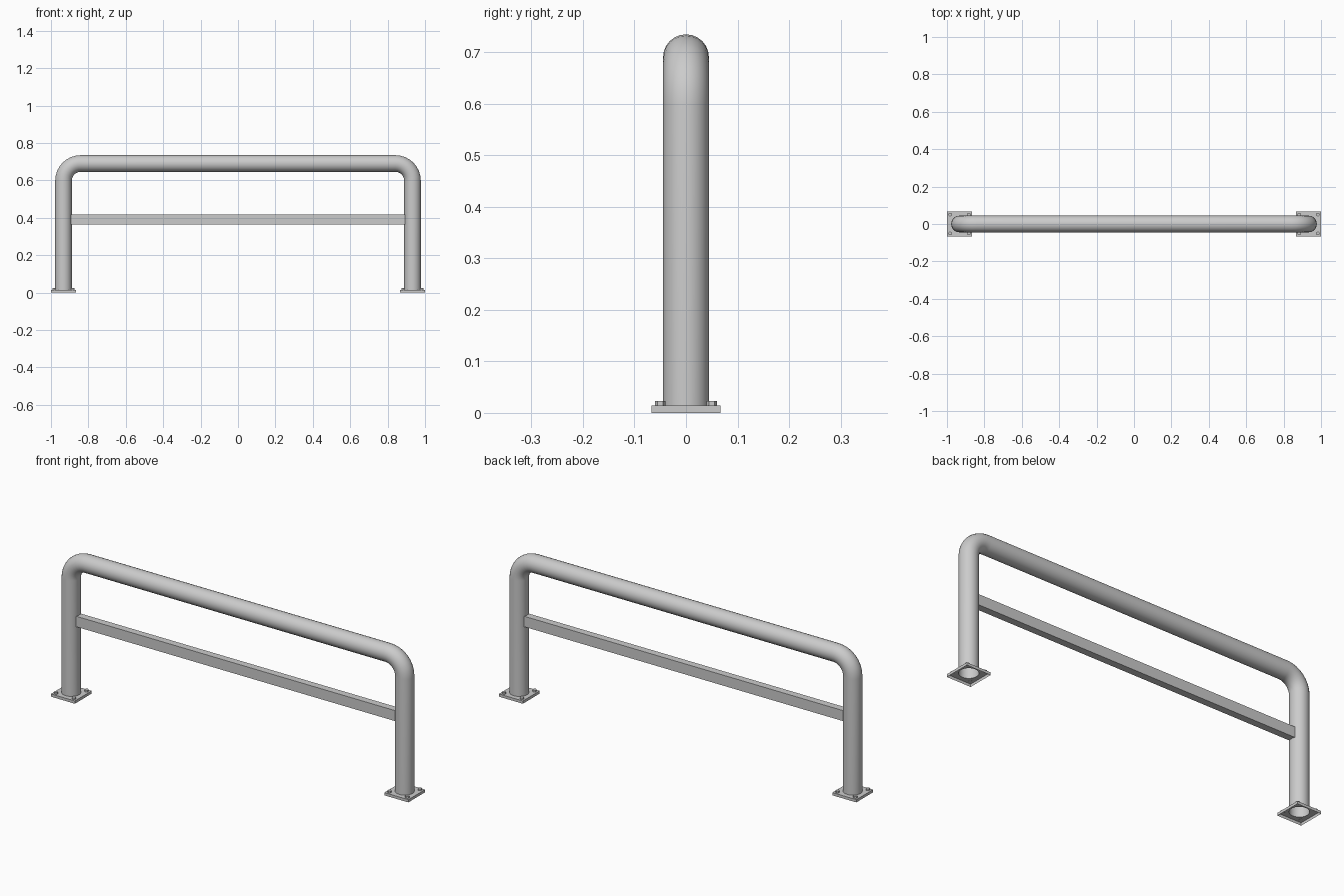
import bpy, bmesh
from math import sin, cos, pi
from mathutils import Vector

cube = bpy.data.objects.get("Cube")
if cube:
    bpy.data.objects.remove(cube, do_unlink=True)

SIDES = 24
TUBE_R = 0.0445
POST_X = 0.933
TOP_Z = 0.69
BEND_R = 0.092
PLATE_HALF = 0.067
PLATE_H = 0.014

steel = bpy.data.materials.new("light grey steel")
steel.use_nodes = True
GREY = (0.6, 0.6, 0.6, 1)
steel.diffuse_color = GREY
steel.node_tree.nodes["Principled BSDF"].inputs["Base Color"].default_value = GREY


def make_object(name, bm, smooth=False):
    bmesh.ops.recalc_face_normals(bm, faces=bm.faces)
    mesh = bpy.data.meshes.new(name)
    bm.to_mesh(mesh)
    bm.free()
    mesh.materials.append(steel)
    obj = bpy.data.objects.new(name, mesh)
    bpy.context.collection.objects.link(obj)
    if smooth:
        bpy.ops.object.select_all(action='DESELECT')
        obj.select_set(True)
        bpy.context.view_layer.objects.active = obj
        bpy.ops.object.shade_smooth_by_angle(angle=pi / 5)
    return obj


def bridge(bm, a, b):
    for i in range(len(a)):
        j = (i + 1) % len(a)
        bm.faces.new((a[i], a[j], b[j], b[i]))


# Bent hoop tube: stations of (position, outward direction in the hoop's plane)
def hoop():
    stations = [(Vector((-POST_X, 0, PLATE_H)), Vector((-1, 0, 0)))]
    steps = 8
    for side, start in ((-1, pi), (1, pi / 2)):
        centre = Vector((side * (POST_X - BEND_R), 0, TOP_Z - BEND_R))
        for k in range(steps + 1):
            a = start - k / steps * pi / 2
            out = Vector((cos(a), 0, sin(a)))
            stations.append((centre + BEND_R * out, out))
    stations.append((Vector((POST_X, 0, PLATE_H)), Vector((1, 0, 0))))
    bm = bmesh.new()
    rings = []
    for pos, out in stations:
        ring = []
        for i in range(SIDES):
            t = 2 * pi * i / SIDES
            ring.append(bm.verts.new(pos + TUBE_R * (cos(t) * out + sin(t) * Vector((0, 1, 0)))))
        rings.append(ring)
    for a, b in zip(rings, rings[1:]):
        bridge(bm, a, b)
    make_object("hoop_tube", bm, True)


# Square base plate, open underneath, with a round hole for the post
def base_plate(name, x):
    bm = bmesh.new()
    hole, edge, foot = [], [], []
    for i in range(SIDES):
        t = 2 * pi * i / SIDES
        c, s = cos(t), sin(t)
        k = PLATE_HALF / max(abs(c), abs(s))
        hole.append(bm.verts.new((x + TUBE_R * c, TUBE_R * s, PLATE_H)))
        edge.append(bm.verts.new((x + k * c, k * s, PLATE_H)))
        foot.append(bm.verts.new((x + k * c, k * s, 0)))
    bridge(bm, hole, edge)
    bridge(bm, edge, foot)
    make_object(name, bm)


# Four hexagonal bolt heads at the plate corners
def bolts(name, x):
    bm = bmesh.new()
    for sx in (-1, 1):
        for sy in (-1, 1):
            new = bmesh.ops.create_cone(bm, cap_ends=True, segments=6, radius1=0.01,
                                        radius2=0.01, depth=0.01)["verts"]
            bmesh.ops.translate(bm, verts=new, vec=(x + sx * 0.05, sy * 0.05, PLATE_H + 0.004))
    make_object(name, bm)


# Rectangular cross rail between the posts
def cross_rail():
    bm = bmesh.new()
    bmesh.ops.create_cube(bm, size=1)
    bmesh.ops.scale(bm, verts=bm.verts, vec=(1.8, 0.036, 0.053))
    bmesh.ops.translate(bm, verts=bm.verts, vec=(0, 0, 0.39))
    make_object("cross_rail", bm)


hoop()
cross_rail()
for side, x in (("left", POST_X), ("right", -POST_X)):
    base_plate(side + "_base_plate", x)
    bolts(side + "_bolts", x)
